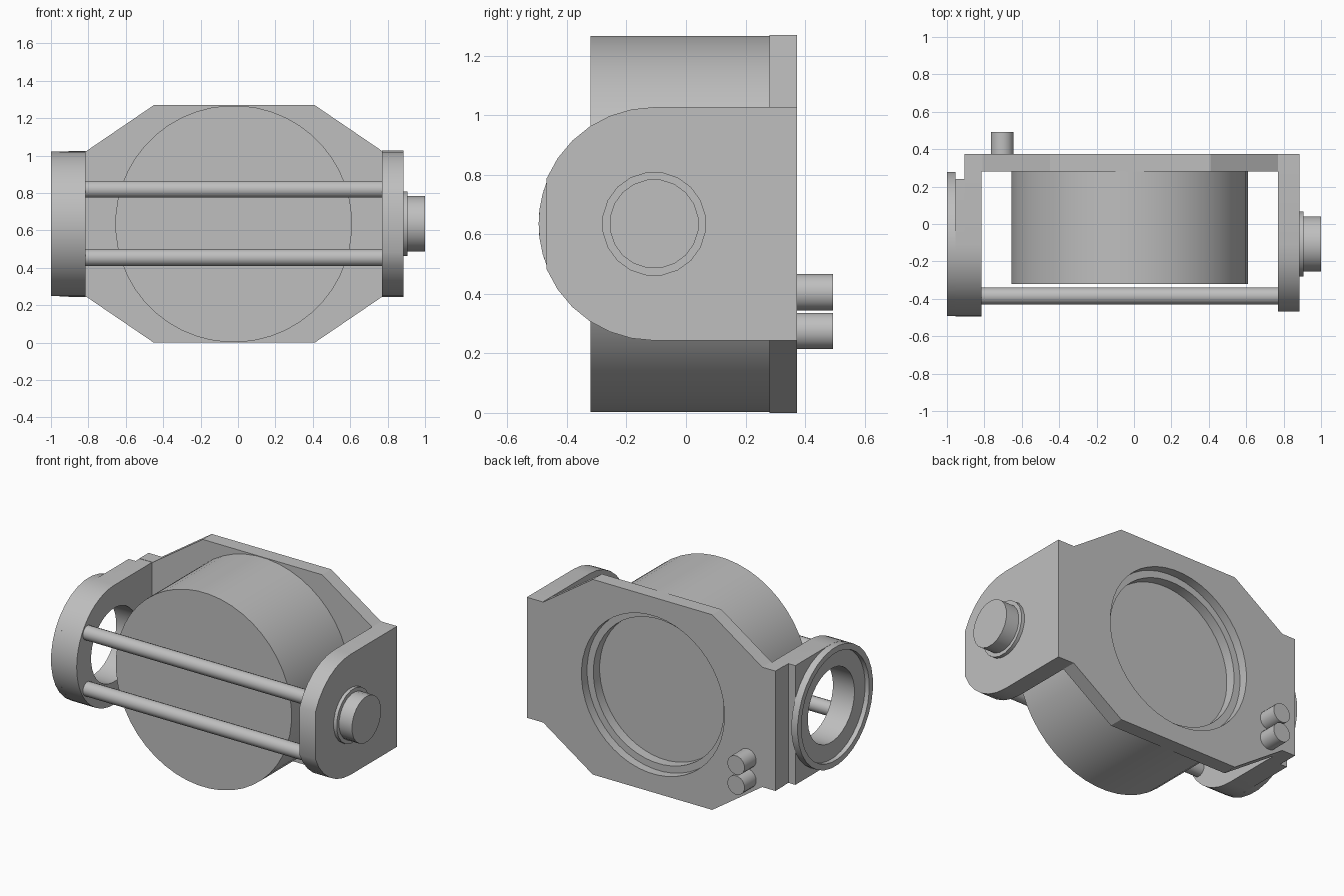
import bpy, bmesh, math
from mathutils import Vector

cube = bpy.data.objects.get("Cube")
if cube:
    bpy.data.objects.remove(cube, do_unlink=True)

grey = bpy.data.materials.new("plain grey")
grey.use_nodes = True
grey.diffuse_color = (0.52, 0.52, 0.52, 1)
grey.node_tree.nodes["Principled BSDF"].inputs["Base Color"].default_value = grey.diffuse_color

MID_Z = 0.635      # height of all the main axes
EAR_Y = -0.107     # pivot axis of the side ears
DRUM_X = -0.023    # centre of drum and back plate


def place(axis, a, b, t):
    """Point at t along the axis, with a, b in the plane across it."""
    return Vector((t, a, b)) if axis == "x" else Vector((a, t, b))


def finish(name, bm):
    bmesh.ops.remove_doubles(bm, verts=bm.verts, dist=1e-5)
    bmesh.ops.recalc_face_normals(bm, faces=bm.faces)
    mesh = bpy.data.meshes.new(name)
    bm.to_mesh(mesh)
    bm.free()
    mesh.materials.append(grey)
    obj = bpy.data.objects.new(name, mesh)
    bpy.context.collection.objects.link(obj)
    smooth(obj)
    return obj


def select(obj):
    bpy.ops.object.select_all(action="DESELECT")
    obj.select_set(True)
    bpy.context.view_layer.objects.active = obj


def smooth(obj):
    select(obj)
    bpy.ops.object.shade_smooth_by_angle(angle=math.radians(30))


def slab(name, axis, outline, t0, t1):
    """Extrude a flat outline along an axis."""
    bm = bmesh.new()
    face = bm.faces.new([bm.verts.new(place(axis, a, b, t0)) for a, b in outline])
    made = bmesh.ops.extrude_face_region(bm, geom=[face])["geom"]
    shift = place(axis, 0, 0, t1 - t0)
    bmesh.ops.translate(bm, vec=shift, verts=[v for v in made if isinstance(v, bmesh.types.BMVert)])
    return finish(name, bm)


def lathe(name, axis, centre, profile, sides, closed=False):
    """Spin a (radius, position) profile around an axis; the ends may sit on it."""
    bm = bmesh.new()
    pts = profile + profile[:1] if closed else profile
    rings = []
    for r, t in pts:
        ring = []
        for i in range(sides):
            ang = 2 * math.pi * (i + 0.5) / sides
            ring.append((centre[0] + r * math.cos(ang), centre[1] + r * math.sin(ang), t))
        rings.append([bm.verts.new(place(axis, *p)) for p in ring] if r else
                     [bm.verts.new(place(axis, *centre, t))])
    for low, high in zip(rings, rings[1:]):
        for i in range(sides):
            j = (i + 1) % sides
            if len(low) == 1:
                bm.faces.new((low[0], high[i], high[j]))
            elif len(high) == 1:
                bm.faces.new((low[i], low[j], high[0]))
            else:
                bm.faces.new((low[i], low[j], high[j], high[i]))
    return finish(name, bm)


def rod(name, axis, centre, radius, t0, t1, sides):
    return lathe(name, axis, centre, [(0, t0), (radius, t0), (radius, t1), (0, t1)], sides)


def cut(obj, cutter):
    mod = obj.modifiers.new("hole", "BOOLEAN")
    mod.operation = "DIFFERENCE"
    mod.solver = "EXACT"
    mod.object = cutter
    select(obj)
    bpy.ops.object.modifier_apply(modifier=mod.name)
    bpy.data.objects.remove(cutter, do_unlink=True)
    smooth(obj)


def ear_outline(radius, back, stop, steps):
    """Round-fronted outline; stop is the angle where the arc meets a flat nose."""
    upper = []
    for i in range(steps + 1):
        ang = math.radians(90 + (stop - 90) * i / steps)
        upper.append((EAR_Y + radius * math.cos(ang), radius * math.sin(ang)))
    lower = [(y, -z) for y, z in reversed(upper) if z > 1e-4]
    outline = [(back, radius)] + upper + lower + [(back, -radius)]
    return [(y, MID_Z + z) for y, z in outline]


# Back plate with a stepped round opening
half = [(-0.905, 0.39), (-0.81, 0.39), (-0.45, MID_Z), (0.41, MID_Z), (0.77, 0.39), (0.885, 0.39)]
octagon = [(x, MID_Z + z) for x, z in half] + [(x, MID_Z - z) for x, z in reversed(half)]
plate = slab("back_plate", "y", octagon, 0.28, 0.373)
cut(plate, lathe("opening_cutter", "y", (DRUM_X, MID_Z),
                 [(0, 0.2), (0.47, 0.2), (0.47, 0.315), (0.515, 0.315), (0.515, 0.45), (0, 0.45)], 48))

# Drum in front of the plate, its rear face sunk below the opening
lathe("drum", "y", (DRUM_X, MID_Z),
      [(0, -0.32), (0.633, -0.32), (0.633, 0.28), (0.47, 0.28), (0.47, 0.25), (0, 0.25)], 48)

# Solid ear with a flat nose and a stepped knob
slab("knob_ear", "x", ear_outline(0.392, 0.373, 157, 6), 0.77, 0.885)
lathe("knob", "x", (EAR_Y, MID_Z),
      [(0, 0.88), (0.175, 0.88), (0.175, 0.907), (0.15, 0.907), (0.15, 1.0), (0, 1.0)], 20)

# Open ear: two stepped slabs, both bored through
for name, back, x0, x1 in (("ring_ear", 0.373, -0.905, -0.815), ("ring_ear_step", 0.24, -0.955, -0.905)):
    ear = slab(name, "x", ear_outline(0.388, back, 180, 12), x0, x1)
    cut(ear, rod("bore_cutter", "x", (EAR_Y, MID_Z), 0.24, x0 - 0.1, x1 + 0.1, 32))

# Raised ring on the outside of the open ear
lathe("ear_ring", "x", (EAR_Y, MID_Z),
      [(0.388, -0.955), (0.388, -1.0), (0.35, -1.0), (0.35, -0.97), (0.24, -0.97), (0.24, -0.955)],
      32, closed=True)

# Cross rails between the ears
for name, z in (("upper_rail", 0.82), ("lower_rail", 0.455)):
    rod(name, "x", (-0.385, z), 0.046, -0.82, 0.775, 16)

# Pegs on the back
for name, z in (("upper_peg", 0.405), ("lower_peg", 0.275)):
    rod(name, "y", (-0.705, z), 0.062, 0.36, 0.493, 16)
